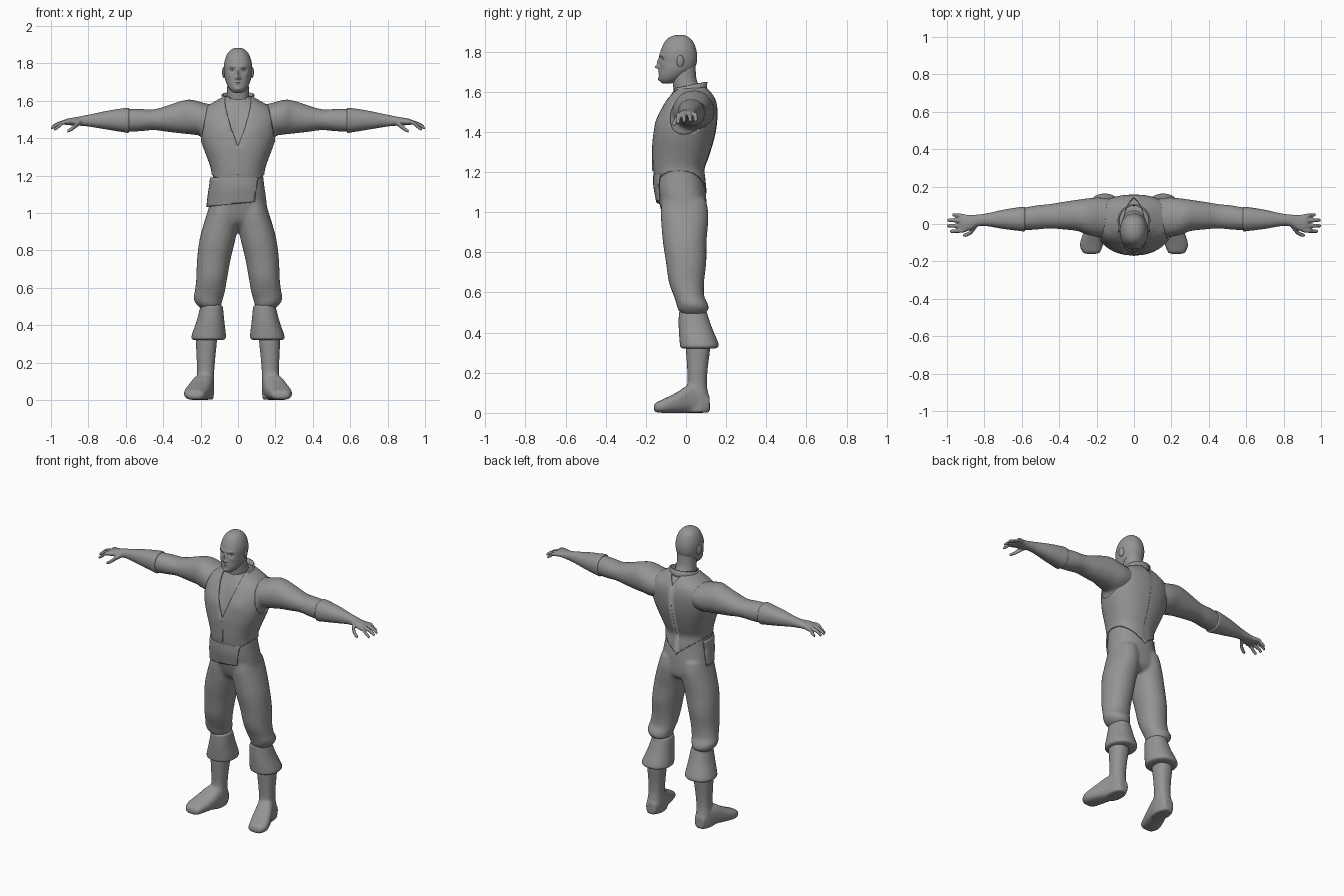
import bpy, bmesh, math
from mathutils import Vector, Matrix

grey = bpy.data.materials.new("plain_grey")
grey.diffuse_color = (0.3, 0.3, 0.3, 1)


def smooth_path(pts, steps):
    """Catmull-Rom interpolation through tuples of any length."""
    out = []
    for i in range(len(pts) - 1):
        a, b = pts[max(i - 1, 0)], pts[i]
        c, d = pts[i + 1], pts[min(i + 2, len(pts) - 1)]
        for k in range(steps):
            t = k / steps
            out.append([0.5 * (2 * q + (r - p) * t + (2 * p - 5 * q + 4 * r - s) * t * t
                               + (3 * q - p - 3 * r + s) * t ** 3)
                        for p, q, r, s in zip(a, b, c, d)])
    return out + [list(pts[-1])]


def skin(bm, rings):
    """Closed tube through rings of points."""
    vs = [[bm.verts.new(p) for p in r] for r in rings]
    n = len(vs[0])
    for a, b in zip(vs, vs[1:]):
        for i in range(n):
            bm.faces.new((a[i], a[(i + 1) % n], b[(i + 1) % n], b[i]))
    bm.faces.new(vs[0])
    bm.faces.new(vs[-1])


def loft(bm, axis, sections, side=1, steps=5, n=40, e=2.3):
    """Sections: position along axis, then low/high of the two other axes."""
    rings = []
    for t, u0, u1, v0, v1 in smooth_path(sections, steps):
        ring = []
        for i in range(n):
            a = 2 * math.pi * i / n
            c, s = math.cos(a), math.sin(a)
            u = (u0 + u1) / 2 + (u1 - u0) / 2 * math.copysign(abs(c) ** (2 / e), c)
            v = (v0 + v1) / 2 + (v1 - v0) / 2 * math.copysign(abs(s) ** (2 / e), s)
            p = {'z': (u, v, t), 'x': (t, u, v), 'y': (u, t, v)}[axis]
            ring.append((p[0] * side, p[1], p[2]))
        rings.append(ring)
    skin(bm, rings)


def tube(bm, pts, side):
    """Round finger; points are x, y, z, radius, pointing along x."""
    loft(bm, 'x', [(x, y - r, y + r, z - r, z + r) for x, y, z, r in pts], side, 4, 12, 2)


def sym(rows):
    """z, half width, front, back -> symmetric sections."""
    return [(z, -w, w, f, b) for z, w, f, b in rows]


def bumps(bm, items, edge):
    """Push front surface in y with soft bumps: x, z, x size, z size, amount."""
    for v in bm.verts:
        x, y, z = v.co
        w = min(max((edge - y) / 0.04, 0), 1)
        for bx, bz, sx, sz, amt in items:
            v.co.y += w * amt * math.exp(-((abs(x) - bx) / sx) ** 2 - ((z - bz) / sz) ** 2)


def finish(name, bm, voxel=0, relax=3, solid=0, mirror=False):
    bmesh.ops.recalc_face_normals(bm, faces=bm.faces)
    me = bpy.data.meshes.new(name)
    bm.to_mesh(me)
    bm.free()
    me.materials.append(grey)
    me.shade_smooth()
    me.set_sharp_from_angle(angle=math.radians(50))
    ob = bpy.data.objects.new(name, me)
    bpy.context.collection.objects.link(ob)
    if mirror:
        ob.modifiers.new("mirror", 'MIRROR')
    if solid:
        m = ob.modifiers.new("thickness", 'SOLIDIFY')
        m.thickness, m.offset = solid, -1
    if voxel:
        m = ob.modifiers.new("merge", 'REMESH')
        m.mode, m.voxel_size, m.use_smooth_shade = 'VOXEL', voxel, True
        m = ob.modifiers.new("relax", 'SMOOTH')
        m.factor, m.iterations = 0.5, relax
    return ob


def cut(bm, co, no):
    bmesh.ops.bisect_plane(bm, geom=bm.verts[:] + bm.edges[:] + bm.faces[:],
                           plane_co=co, plane_no=no, clear_outer=True)


def inflate(bm, d):
    bmesh.ops.recalc_face_normals(bm, faces=bm.faces)
    bm.normal_update()
    for v, nrm in [(v, v.normal.copy()) for v in bm.verts]:
        v.co += nrm * d


TORSO = sym([(1.06, .145, -.13, .1), (1.16, .137, -.148, .09), (1.22, .135, -.157, .085),
             (1.28, .152, -.16, .105), (1.36, .182, -.16, .13), (1.43, .203, -.146, .145),
             (1.50, .208, -.122, .15), (1.55, .185, -.098, .143), (1.585, .13, -.075, .125),
             (1.61, .085, -.06, .105), (1.62, .06, -.05, .09)])
CHEST = [(.085, 1.45, .06, .05, -.01), (0, 1.46, .02, .08, .008)]
PELVIS = sym([(1.24, .13, -.145, .08), (1.15, .14, -.15, .09), (1.08, .15, -.14, .1),
              (1.0, .155, -.122, .105), (.95, .13, -.1, .1), (.92, .08, -.06, .07)])

# shirt: torso with both sleeves
bm = bmesh.new()
loft(bm, 'z', TORSO)
bumps(bm, CHEST, 0)
for s in (1, -1):
    loft(bm, 'x', [(.10, -.05, .13, 1.44, 1.57), (.18, -.068, .142, 1.415, 1.588),
                   (.25, -.058, .137, 1.42, 1.606), (.30, -.038, .13, 1.425, 1.6),
                   (.37, -.03, .12, 1.433, 1.577), (.45, -.024, .107, 1.443, 1.554),
                   (.52, -.03, .1, 1.437, 1.556), (.59, -.033, .087, 1.435, 1.555),
                   (.64, -.025, .075, 1.445, 1.54)], s, e=2.1)
finish("shirt", bm, .011, 4)

# vest: open-necked shell over the torso
bm = bmesh.new()
loft(bm, 'z', TORSO, n=56)
bumps(bm, CHEST, 0)
inflate(bm, .007)
cut(bm, (0, 0, 0), (-1, 0, 0))
cut(bm, (0, 0, 1.1), (.09, 0, -.12))
cut(bm, (.16, 0, 1.59), (1, 0, .19))
p0, p1, p2 = Vector((0, -.16, 1.36)), Vector((.07, -.07, 1.59)), Vector((.03, .12, 1.62))
cut(bm, p0, (p1 - p0).cross(p2 - p0))
finish("vest", bm, solid=.008, mirror=True)

# front closure strip
bm = bmesh.new()
bmesh.ops.create_cube(bm, size=1, matrix=Matrix.Translation((0, -.166, 1.27))
                      @ Matrix.Diagonal((.012, .009, .13, 1)))
finish("closure_strip", bm)

# standing collar, open at the front
bm = bmesh.new()
prev = None
for i in range(41):
    a = math.radians(-60 + 300 * i / 40)
    c, s = math.cos(a), math.sin(a)
    pair = [bm.verts.new((.082 * c, .02 + .085 * s, 1.575 + .015 * s)),
            bm.verts.new((.088 * c, .018 + .088 * s, 1.632 + .017 * s))]
    if prev:
        bm.faces.new((prev[0], pair[0], pair[1], prev[1]))
    prev = pair
finish("collar", bm, solid=.008)

# trousers
bm = bmesh.new()
loft(bm, 'z', PELVIS)
for s in (1, -1):
    loft(bm, 'z', [(1.06, .01, .148, -.12, .1), (1.0, .0, .165, -.126, .111),
                   (.93, .0, .187, -.122, .109), (.85, .016, .207, -.115, .102),
                   (.75, .04, .219, -.1, .101), (.65, .058, .223, -.085, .09),
                   (.58, .07, .231, -.06, .091), (.545, .08, .238, -.048, .108),
                   (.515, .088, .225, -.04, .112), (.49, .095, .2, -.02, .09)], s, e=2.15)
finish("trousers", bm, .011, 3)

# vest flap hanging over one hip
bm = bmesh.new()
loft(bm, 'z', PELVIS)
inflate(bm, .014)
for co, no in (((-.07, 0, 0), (1, 0, -.15)), ((0, 0, 1.05), (.1, 0, -1)),
               ((0, 0, 1.19), (0, 0, 1)), ((0, .02, 0), (0, 1, 0))):
    cut(bm, co, no)
finish("hip_flap", bm, solid=.007)

for s, tag in ((1, "left"), (-1, "right")):
    # boot shaft and foot
    bm = bmesh.new()
    loft(bm, 'z', [(.38, .11, .225, 0, .12), (.31, .113, .225, 0, .119),
                   (.22, .122, .221, .006, .108), (.14, .128, .219, .006, .104),
                   (.08, .128, .226, -.02, .115), (.03, .129, .228, -.03, .12),
                   (.002, .132, .225, -.03, .118)], s)
    loft(bm, 'y', [(-.16, .205, .25, .015, .03), (-.152, .182, .274, .004, .05),
                   (-.11, .165, .289, 0, .07), (-.05, .145, .272, 0, .1),
                   (.02, .131, .242, 0, .14), (.08, .13, .222, 0, .12),
                   (.118, .145, .21, .005, .08)], s, e=2.6)
    finish(tag + "_boot", bm, .008, 2)

    # wide boot cuff
    bm = bmesh.new()
    loft(bm, 'z', [(.508, .1, .19, -.02, .085), (.503, .084, .2, -.034, .102),
                   (.48, .079, .206, -.036, .11), (.42, .073, .222, -.036, .131),
                   (.35, .065, .246, -.031, .16), (.328, .068, .247, -.027, .159),
                   (.32, .085, .235, -.01, .14)], s, e=2.2)
    finish(tag + "_boot_cuff", bm)

    # flared glove with fingers
    bm = bmesh.new()
    loft(bm, 'x', [(.582, -.03, .082, 1.437, 1.552), (.586, -.04, .092, 1.428, 1.562),
                   (.62, -.036, .089, 1.433, 1.559), (.7, -.026, .076, 1.446, 1.546),
                   (.79, -.011, .056, 1.461, 1.527), (.84, -.014, .05, 1.466, 1.517),
                   (.875, -.033, .048, 1.468, 1.511), (.915, -.04, .049, 1.47, 1.504),
                   (.93, -.034, .044, 1.474, 1.498)], s, e=2.2)
    for y, tip, drop in ((-.032, .984, .01), (-.008, 1.0, .004), (.017, .998, 0), (.04, .972, 0)):
        tube(bm, [(.9, y, 1.487, .012), (.935, y * 1.12, 1.484, .012),
                  (tip - .025, y * 1.2, 1.472 - drop, .0105), (tip - .004, y * 1.22, 1.458 - drop, .009),
                  (tip, y * 1.22, 1.455 - drop, .004)], s)
    tube(bm, [(.84, -.005, 1.485, .014), (.865, -.036, 1.47, .015), (.888, -.054, 1.45, .012),
              (.908, -.06, 1.439, .0095), (.914, -.061, 1.437, .004)], s)
    finish(tag + "_glove", bm, .005, 1)

    # ear
    bm = bmesh.new()
    bmesh.ops.create_uvsphere(bm, u_segments=20, v_segments=12, radius=1,
                              matrix=Matrix.Translation((s * .075, -.028, 1.752))
                              @ Matrix.Rotation(s * .3, 4, 'Z') @ Matrix.Diagonal((.009, .019, .03, 1)))
    finish(tag + "_ear", bm)

    # eye
    bm = bmesh.new()
    bmesh.ops.create_uvsphere(bm, u_segments=16, v_segments=10, radius=.011,
                              matrix=Matrix.Translation((s * .03, -.108, 1.763)))
    finish(tag + "_eye", bm)

# neck
bm = bmesh.new()
loft(bm, 'z', sym([(1.55, .075, -.06, .1), (1.61, .063, -.062, .075),
                   (1.66, .058, -.068, .053), (1.73, .057, -.07, .047)]), e=2.1)
finish("neck", bm)

# bald head with modelled brow, eye sockets, nose, mouth and chin
bm = bmesh.new()
loft(bm, 'z', sym([(1.883, .008, -.04, -.02), (1.879, .026, -.065, .0), (1.866, .045, -.09, .02),
                   (1.845, .06, -.108, .038), (1.81, .072, -.124, .051), (1.775, .0755, -.132, .056),
                   (1.74, .073, -.131, .052), (1.71, .068, -.133, .038), (1.68, .056, -.135, .0),
                   (1.66, .043, -.132, -.03), (1.645, .026, -.122, -.06), (1.641, .01, -.11, -.08)]),
     steps=8, n=72, e=2.15)
bumps(bm, [(.028, 1.784, .022, .008, -.006), (.031, 1.764, .014, .009, .011),
           (.045, 1.735, .014, .013, -.004), (0, 1.724, .011, .011, -.021),
           (0, 1.748, .008, .018, -.013), (.012, 1.72, .006, .006, -.006),
           (0, 1.697, .02, .008, -.006), (0, 1.695, .022, .0025, .005),
           (0, 1.662, .017, .01, -.007)], -.05)
finish("head", bm)
